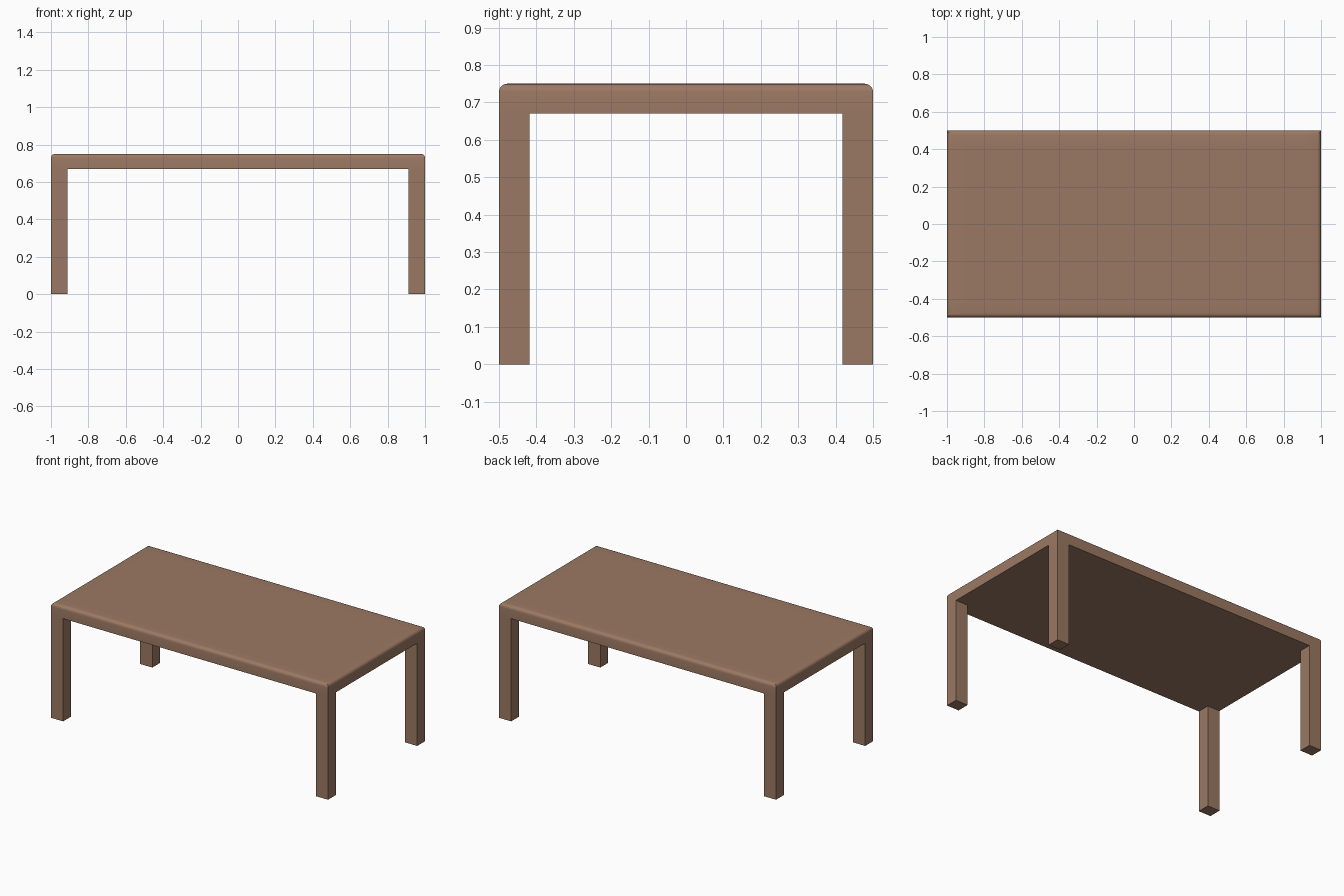
import bpy, bmesh

if "Cube" in bpy.data.objects:
    bpy.data.objects.remove(bpy.data.objects["Cube"])

HALF_X, HALF_Y = 1.0, 0.5
LEG_X, LEG_Y = 0.088, 0.081
UNDER, TOP = 0.67, 0.75
xs = [-HALF_X, -HALF_X + LEG_X, HALF_X - LEG_X, HALF_X]
ys = [-HALF_Y, -HALF_Y + LEG_Y, HALF_Y - LEG_Y, HALF_Y]

bm = bmesh.new()


def extrude(faces, z):
    # Extrude a flat region to height z and return its new vertices
    ret = bmesh.ops.extrude_face_region(bm, geom=faces)
    verts = [g for g in ret["geom"] if isinstance(g, bmesh.types.BMVert)]
    for v in verts:
        v.co.z = z
    bmesh.ops.delete(bm, geom=[f for f in faces if f.is_valid], context="FACES_ONLY")
    return verts


# Tabletop: slab grown from a 3 x 3 layout whose corner cells are the legs
grid = [[bm.verts.new((x, y, UNDER)) for y in ys] for x in xs]
cells = {}
for i in range(3):
    for j in range(3):
        cells[i, j] = bm.faces.new((grid[i][j], grid[i][j + 1],
                                    grid[i + 1][j + 1], grid[i + 1][j]))
ret = bmesh.ops.extrude_face_region(bm, geom=list(cells.values()),
                                    use_keep_orig=True)
for g in ret["geom"]:
    if isinstance(g, bmesh.types.BMVert):
        g.co.z = TOP

# Legs: pull the corner cells of the underside down to the floor
for i in (0, 2):
    for j in (0, 2):
        extrude([cells[i, j]], 0.0)
bmesh.ops.recalc_face_normals(bm, faces=bm.faces)

# Rounded upper rim
rim = [e for e in bm.edges
       if all(abs(v.co.z - TOP) < 1e-5 for v in e.verts)
       and any(abs(f.normal.z) < 0.5 for f in e.link_faces)]
bmesh.ops.bevel(bm, geom=rim, offset=0.022, segments=5, profile=0.5,
                affect="EDGES", clamp_overlap=True)
bmesh.ops.recalc_face_normals(bm, faces=bm.faces)

mesh = bpy.data.meshes.new("table")
bm.to_mesh(mesh)
bm.free()
table = bpy.data.objects.new("table", mesh)
bpy.context.collection.objects.link(table)

# Brown wood
wood = bpy.data.materials.new("wood")
wood.diffuse_color = (0.33, 0.19, 0.125, 1)
wood.use_nodes = True
wood.node_tree.nodes["Principled BSDF"].inputs["Base Color"].default_value = wood.diffuse_color
mesh.materials.append(wood)

bpy.context.view_layer.objects.active = table
table.select_set(True)
bpy.ops.object.shade_smooth_by_angle(angle=0.6)
